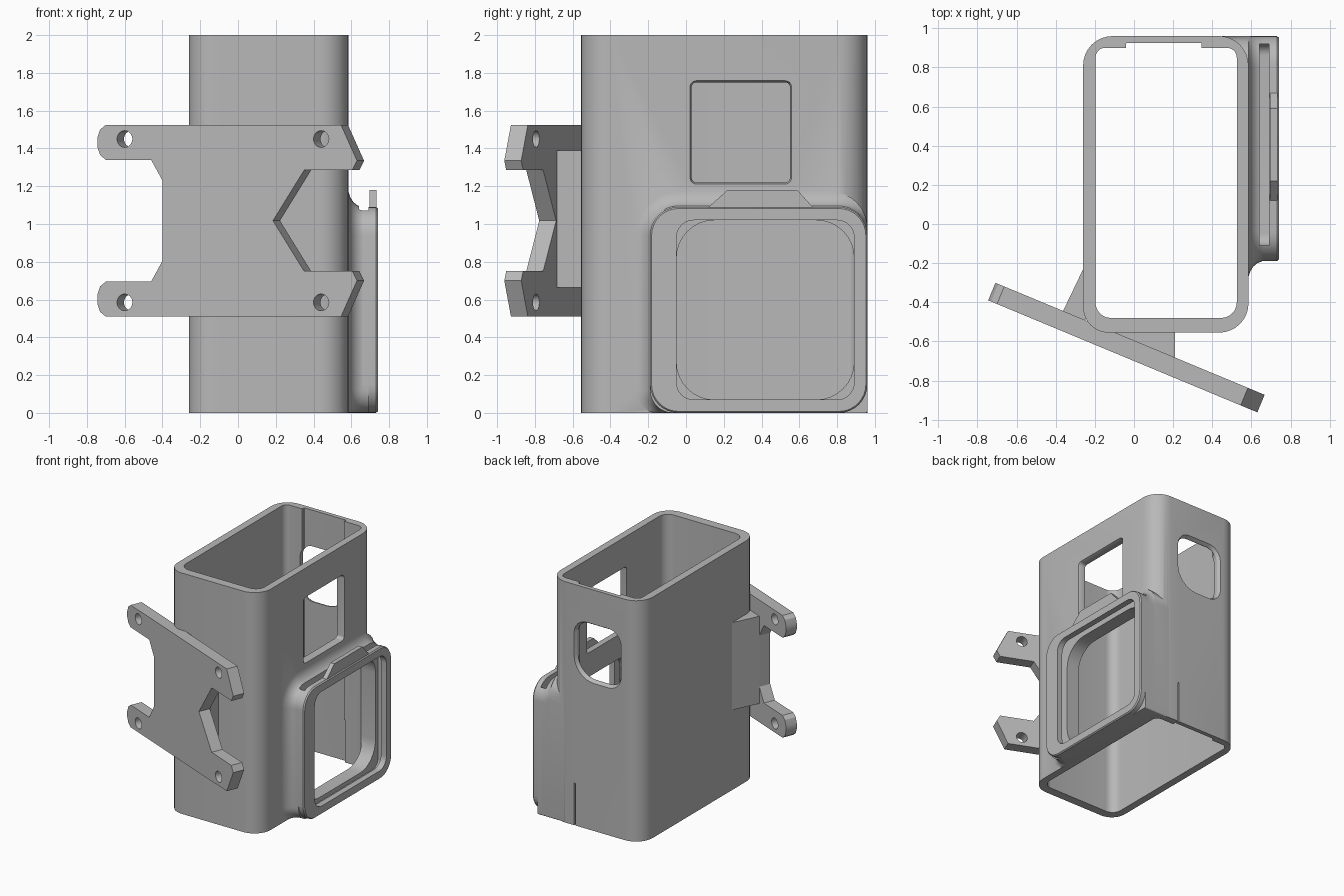
import bpy, bmesh, math
from mathutils import Vector

cube = bpy.data.objects.get("Cube")
if cube:
    bpy.data.objects.remove(cube, do_unlink=True)

grey = bpy.data.materials.new("plain_grey")
grey.use_nodes = True
COLOUR = (0.48, 0.48, 0.48, 1)
grey.diffuse_color = COLOUR
grey.node_tree.nodes["Principled BSDF"].inputs["Base Color"].default_value = COLOUR


def skin(name, loops):
    """Closed solid through a list of point loops."""
    bm = bmesh.new()
    rings = [[bm.verts.new(p) for p in loop] for loop in loops]
    n = len(rings[0])
    for a, b in zip(rings, rings[1:]):
        for i in range(n):
            j = (i + 1) % n
            bm.faces.new((a[i], a[j], b[j], b[i]))
    bm.faces.new(rings[0])
    bm.faces.new(rings[-1])
    bmesh.ops.recalc_face_normals(bm, faces=bm.faces)
    mesh = bpy.data.meshes.new(name)
    bm.to_mesh(mesh)
    bm.free()
    ob = bpy.data.objects.new(name, mesh)
    bpy.context.collection.objects.link(ob)
    mesh.materials.append(grey)
    return ob


def rounded(a0, a1, b0, b1, radii, steps=8):
    """Rounded rectangle; radii run from low-low corner counter-clockwise."""
    pts = []
    corners = ((a0, b0, 1, 1), (a1, b0, -1, 1), (a1, b1, -1, -1), (a0, b1, 1, -1))
    for k, ((a, b, sa, sb), r) in enumerate(zip(corners, radii)):
        for s in range(steps + 1):
            t = math.pi * (1 + k / 2 + s / steps / 2)
            pts.append((a + sa * r + r * math.cos(t), b + sb * r + r * math.sin(t)))
    return pts


def loft(name, axis, sections):
    """Sections are (position, rectangle, radii) along an axis."""
    place = {"x": lambda p, a, b: (p, a, b),
             "y": lambda p, a, b: (a, p, b),
             "z": lambda p, a, b: (a, b, p)}[axis]
    return skin(name, [[place(p, a, b) for a, b in rounded(*rect, radii)]
                       for p, rect, radii in sections])


def block(name, axis, p0, p1, rect, radii):
    return loft(name, axis, [(p0, rect, radii), (p1, rect, radii)])


def grow(rect, d):
    return (rect[0] - d, rect[1] + d, rect[2] - d, rect[3] + d)


def combine(target, tool, operation):
    mod = target.modifiers.new(operation, "BOOLEAN")
    mod.operation = operation
    mod.solver = "EXACT"
    mod.object = tool
    bpy.context.view_layer.objects.active = target
    bpy.ops.object.modifier_apply(modifier=mod.name)
    bpy.data.objects.remove(tool, do_unlink=True)


# Rectangular sleeve
sleeve = block("sleeve", "z", 0, 2, (-0.26, 0.585, -0.555, 0.96), (0.13, 0.15, 0.15, 0.15))

# Flared housing on the side, with a rounded front lip
flare = []
for x, d in ((0.45, 0.08), (0.585, 0.08), (0.595, 0.05), (0.61, 0.027),
             (0.63, 0.01), (0.655, 0), (0.69, 0)):
    flare.append((x, (-0.19 - d, 0.96, 0, 1.09 + d), (0.12, 0.01, 0.15 + d / 2, 0.15 + d)))
combine(sleeve, loft("housing", "x", flare), "UNION")
lip_rect = (-0.19, 0.96, 0, 1.09)
lip = loft("lip", "x", [(0.66, lip_rect, [0.15] * 4), (0.73, lip_rect, [0.15] * 4),
                        (0.74, grow(lip_rect, -0.008), [0.142] * 4)])
combine(sleeve, lip, "UNION")

# Hollow interior and shallow groove in the back wall
combine(sleeve, block("hollow", "z", -0.1, 2.1, (-0.197, 0.525, -0.48, 0.9),
                      (0.08, 0.08, 0.05, 0.05)), "DIFFERENCE")
combine(sleeve, block("back_groove", "z", -0.1, 2.1, (-0.04, 0.345, 0.8, 0.925),
                      [0.005] * 4), "DIFFERENCE")

# Housing opening, stepped recess and insert slot
opening = (-0.05, 0.89, 0.07, 1.02)
combine(sleeve, block("opening", "x", 0.45, 0.8, opening, [0.2] * 4), "DIFFERENCE")
combine(sleeve, block("recess", "x", 0.645, 0.8, opening, [0.09] * 4), "DIFFERENCE")
combine(sleeve, block("slot", "x", 0.64, 0.69, (-0.11, 0.92, 0.035, 1.4),
                      (0.06, 0.06, 0.01, 0.01)), "DIFFERENCE")

# Side window and back window, with softened outer edges
side = (0.03, 0.55, 1.22, 1.75)
combine(sleeve, loft("side_window", "x", [
    (0.45, side, [0.025] * 4), (0.565, side, [0.025] * 4),
    (0.6, grow(side, 0.015), [0.04] * 4)]), "DIFFERENCE")
back = (-0.06, 0.34, 1.24, 1.7)
back_r = (0.1, 0.17, 0.1, 0.1)
combine(sleeve, loft("back_window", "y", [
    (0.8, back, back_r), (0.935, back, back_r),
    (0.975, grow(back, 0.025), [r + 0.025 for r in back_r])]), "DIFFERENCE")

# Narrow slit at the foot of the back wall
combine(sleeve, block("slit", "y", 0.88, 1.0, (0.345, 0.355, -0.1, 0.35),
                      [0.001] * 4), "DIFFERENCE")

# Catch tab above the lip
tab_outline = ((0.11, 1.07), (0.68, 1.07), (0.67, 1.09), (0.59, 1.18), (0.22, 1.18), (0.12, 1.09))
skin("catch_tab", [[(x, y, z) for y, z in tab_outline] for x in (0.695, 0.732)])

# Slanted mounting plate: upper half outline mirrored about its middle height
MID = 1.0175
TURN = math.atan2(-0.57, 1.37)
depth = Vector((-math.sin(TURN), math.cos(TURN), 0))


def on_plate(x, z):
    return Vector((x, -0.39 + math.tan(TURN) * (x + 0.745), z))


half = [(-0.40, 1.23), (-0.46, 1.34), (-0.70, 1.34), (-0.73, 1.365), (-0.745, 1.41),
        (-0.745, 1.455), (-0.73, 1.5), (-0.70, 1.525), (0.545, 1.525), (0.63, 1.335),
        (0.605, 1.285), (0.35, 1.285)]
outline = half + [(0.185, MID)] + [(x, 2 * MID - z) for x, z in reversed(half)]
front = [on_plate(x, z) for x, z in outline]
plate = skin("mounting_plate", [front, [p + depth * 0.097 for p in front]])

# Screw holes
for x in (-0.60, 0.44):
    for z in (1.45, 2 * MID - 1.45):
        bpy.ops.mesh.primitive_cylinder_add(vertices=32, radius=0.044, depth=0.4,
                                            location=on_plate(x, z) + depth * 0.05,
                                            rotation=(math.pi / 2, 0, TURN))
        combine(plate, bpy.context.object, "DIFFERENCE")

# Struts joining plate and sleeve
struts = {
    "left_strut": ((-0.25, -0.21), (-0.365, -0.45), (-0.25, -0.5), (-0.23, -0.4)),
    "right_strut": ((-0.15, -0.54), (0.21, -0.54), (0.21, -0.69), (-0.15, -0.56)),
}
for name, pts in struts.items():
    skin(name, [[(x, y, z) for x, y in pts] for z in (0.665, 1.39)])

# Smooth curves, sharp corners
for ob in (sleeve, plate):
    bpy.ops.object.select_all(action="DESELECT")
    ob.select_set(True)
    bpy.context.view_layer.objects.active = ob
    bpy.ops.object.shade_smooth_by_angle(angle=math.radians(30))
